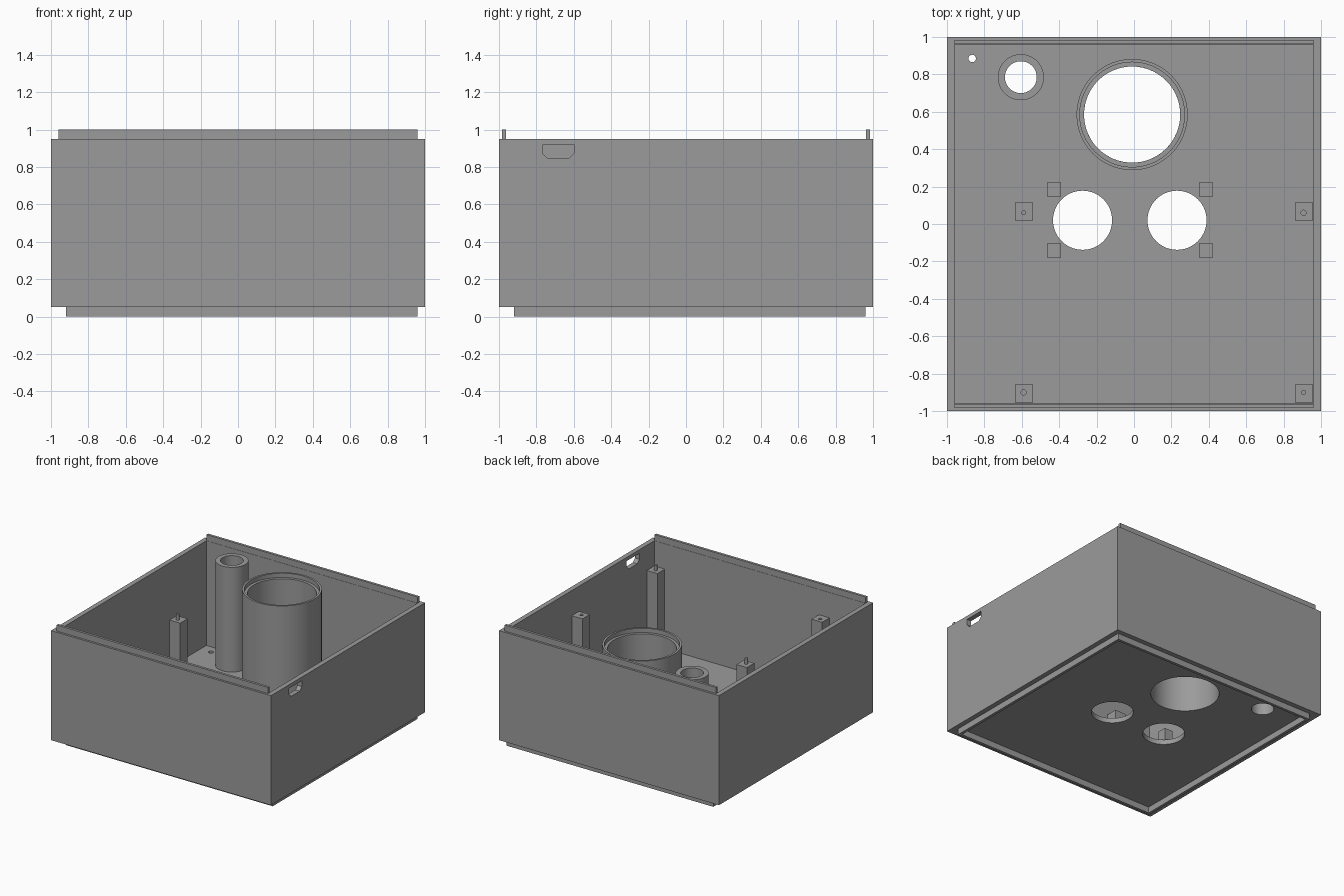
import bpy, bmesh, math

if "Cube" in bpy.data.objects:
    bpy.data.objects.remove(bpy.data.objects["Cube"])

grey = bpy.data.materials.new("grey plastic")
grey.diffuse_color = (0.33, 0.33, 0.33, 1)
grey.use_nodes = True
grey.node_tree.nodes["Principled BSDF"].inputs["Base Color"].default_value = grey.diffuse_color


def finish(name, bm):
    bmesh.ops.recalc_face_normals(bm, faces=bm.faces)
    me = bpy.data.meshes.new(name)
    bm.to_mesh(me)
    bm.free()
    me.materials.append(grey)
    ob = bpy.data.objects.new(name, me)
    bpy.context.collection.objects.link(ob)
    return ob


def box(name, x0, x1, y0, y1, z0, z1):
    bm = bmesh.new()
    bmesh.ops.create_cube(bm, size=1)
    for v in bm.verts:
        v.co = (x1 if v.co.x > 0 else x0, y1 if v.co.y > 0 else y0, z1 if v.co.z > 0 else z0)
    return finish(name, bm)


def lathe(name, x, y, profile, n=64):
    """Revolve a closed (radius, z) profile about a vertical axis."""
    bm = bmesh.new()
    rings = [[bm.verts.new((x + r * math.cos(2 * math.pi * i / n),
                            y + r * math.sin(2 * math.pi * i / n), z)) for i in range(n)]
             for r, z in profile]
    for a, b in zip(rings, rings[1:] + rings[:1]):
        for i in range(n):
            j = (i + 1) % n
            bm.faces.new((a[i], a[j], b[j], b[i]))
    return finish(name, bm)


def cylinder(name, x, y, r, z0, z1, n=64):
    bm = bmesh.new()
    bmesh.ops.create_cone(bm, cap_ends=True, segments=n, radius1=r, radius2=r, depth=z1 - z0)
    bmesh.ops.translate(bm, vec=(x, y, (z0 + z1) / 2), verts=bm.verts)
    return finish(name, bm)


def cut(target, cutter):
    cutter.hide_render = True
    cutter.hide_set(True)
    mod = target.modifiers.new("cut", 'BOOLEAN')
    mod.operation, mod.solver, mod.object = 'DIFFERENCE', 'EXACT', cutter


def smooth(ob):
    bpy.ops.object.select_all(action='DESELECT')
    ob.select_set(True)
    bpy.context.view_layer.objects.active = ob
    bpy.ops.object.shade_smooth_by_angle()


# Open case: outer block hollowed from above, leaving floor and walls
case = box("case", -1, 1, -1, 1, 0.05, 0.95)
cut(case, box("cavity_cutter", -0.96, 0.96, -0.96, 0.96, 0.09, 1.2))

# Round openings through the floor
for x, y, r in [(-0.01, 0.585, 0.257), (-0.605, 0.785, 0.085), (-0.275, 0.02, 0.158),
                (0.23, 0.02, 0.158), (-0.865, 0.885, 0.02)]:
    cut(case, cylinder("floor_hole_cutter", x, y, r, -0.1, 0.3))

# Port slot with chamfered lower corners in the right wall
bm = bmesh.new()
outline = [(-0.765, 0.92), (-0.6, 0.92), (-0.6, 0.872), (-0.627, 0.845), (-0.738, 0.845), (-0.765, 0.872)]
face = bm.faces.new([bm.verts.new((0.9, y, z)) for y, z in outline])
ext = bmesh.ops.extrude_face_region(bm, geom=[face])["geom"]
bmesh.ops.translate(bm, vec=(0.2, 0, 0), verts=[v for v in ext if isinstance(v, bmesh.types.BMVert)])
cut(case, finish("port_cutter", bm))

# Lips on the front and back walls
for name, y0, y1 in [("front_lip", -0.983, -0.962), ("back_lip", 0.962, 0.983)]:
    box(name, -0.96, 0.96, y0, y1, 0.945, 1.0)

# Ridge ring under the floor
ring = box("bottom_ridge", -0.92, 0.96, -0.92, 0.96, 0, 0.055)
cut(ring, box("ridge_cutter", -0.898, 0.938, -0.898, 0.938, -0.1, 0.2))

# Large tube with a seat step at its rim, and small tube
large = lathe("large_tube", -0.01, 0.585, [(0.257, 0.06), (0.297, 0.06), (0.297, 0.95),
                                           (0.28, 0.95), (0.28, 0.915), (0.257, 0.915)], 96)
small = lathe("small_tube", -0.605, 0.785, [(0.085, 0.06), (0.123, 0.06), (0.123, 0.95), (0.085, 0.95)])

# Board posts: one diagonal pair carries pins, the other has sockets
for x in (-0.587, 0.91):
    for y in (-0.907, 0.067):
        post = box("board_post", x - 0.048, x + 0.048, y - 0.048, y + 0.048, 0.08, 0.745)
        px, py = x - 0.003, y + 0.007 * (1 if y < 0 else -1)
        if (x > 0) == (y < 0):
            smooth(cylinder("post_pin", px, py, 0.013, 0.7, 0.79, 16))
        else:
            cut(post, cylinder("socket_cutter", px, py, 0.014, 0.68, 0.8, 16))

# Short sensor posts beside the paired openings
for x in (-0.428, 0.385):
    for y in (-0.142, 0.184):
        box("sensor_post", x - 0.037, x + 0.037, y - 0.037, y + 0.037, 0.08, 0.2)

for ob in (large, small):
    smooth(ob)
